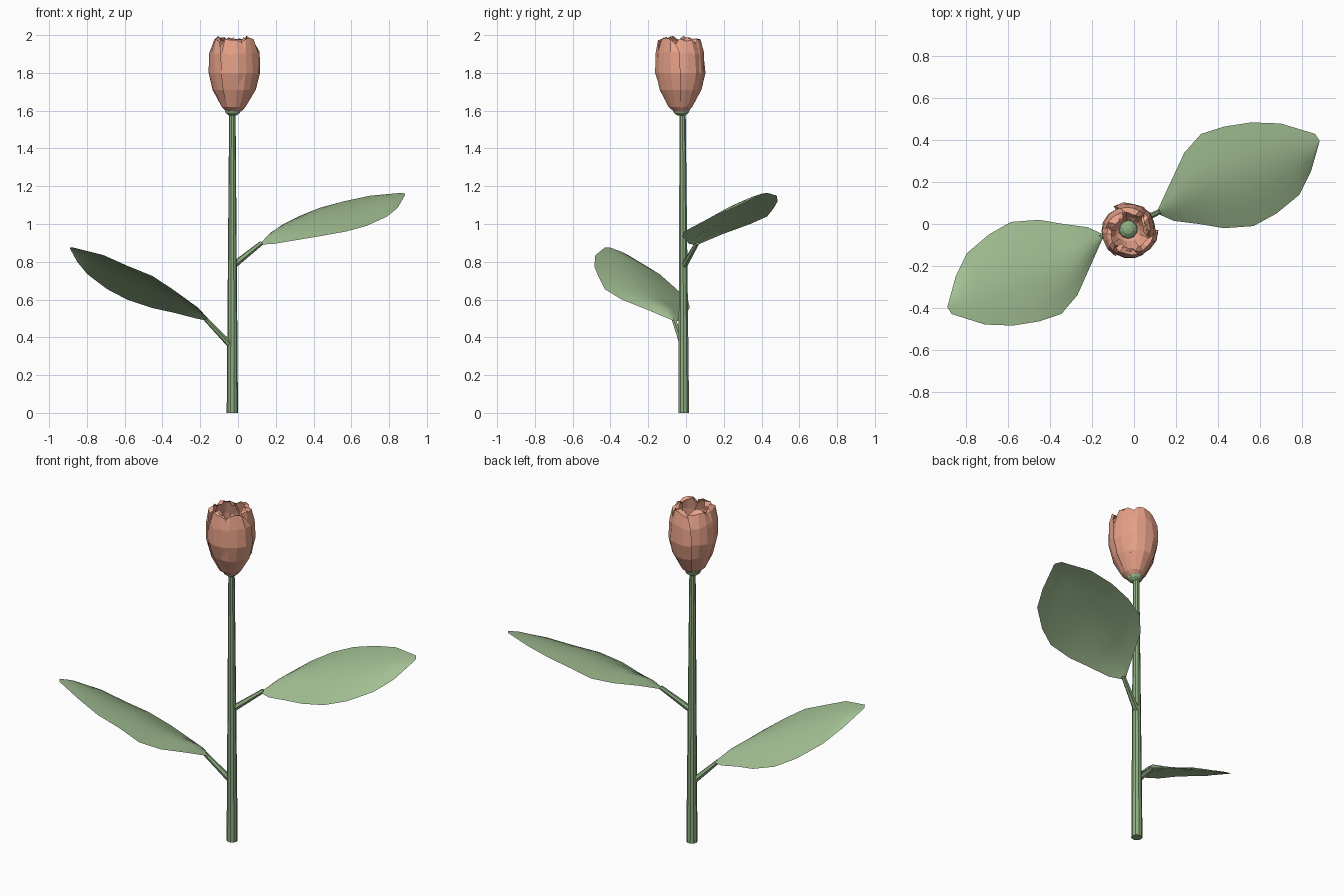
import bpy, math, random
from mathutils import Vector

if "Cube" in bpy.data.objects:
    bpy.data.objects.remove(bpy.data.objects["Cube"])

random.seed(4)


def material(name, rgb):
    m = bpy.data.materials.new(name)
    m.diffuse_color = (*rgb, 1)
    m.use_nodes = True
    m.node_tree.nodes["Principled BSDF"].inputs["Base Color"].default_value = m.diffuse_color
    return m


GREEN = material("leaf_green", (0.36, 0.52, 0.29))
STEM = material("stem_green", (0.27, 0.42, 0.22))
CORAL = material("petal_coral", (0.80, 0.36, 0.25))


def make(name, verts, faces, mat, smooth=False):
    me = bpy.data.meshes.new(name)
    me.from_pydata(verts, [], faces)
    me.materials.append(mat)
    for p in me.polygons:
        p.use_smooth = smooth
    ob = bpy.data.objects.new(name, me)
    bpy.context.collection.objects.link(ob)
    return ob


def grid_faces(rows, cols):
    return [(r * cols + c, r * cols + c + 1, (r + 1) * cols + c + 1, (r + 1) * cols + c)
            for r in range(rows - 1) for c in range(cols - 1)]


def rod(name, a, b, r1, r2, sides):
    """Tapered closed rod between two points."""
    a, b = Vector(a), Vector(b)
    q = (b - a).to_track_quat('Z', 'Y')
    verts = []
    for p, r in ((a, r1), (b, r2)):
        for i in range(sides):
            t = math.tau * i / sides
            verts.append(p + q @ Vector((r * math.cos(t), r * math.sin(t), 0)))
    faces = [(i, (i + 1) % sides, sides + (i + 1) % sides, sides + i) for i in range(sides)]
    faces += [tuple(range(sides))[::-1], tuple(range(sides, 2 * sides))]
    return make(name, verts, faces, STEM)


# Stem and leaf stalks
rod("stem", (-0.03, -0.012, 0), (-0.03, -0.018, 1.6), 0.03, 0.017, 10)
rod("right_stalk", (-0.025, -0.01, 0.78), (0.125, 0.06, 0.9), 0.018, 0.012, 6)
rod("left_stalk", (-0.035, -0.015, 0.355), (-0.17, -0.065, 0.495), 0.018, 0.012, 6)

# Leaf outlines in plan, base to tip (far edge and near edge)
FAR = [(.11, .06), (.17, .19), (.24, .34), (.32, .43), (.43, .465), (.56, .485), (.70, .48), (.865, .43), (.885, .40)]
NEAR = [(.11, .05), (.19, .015), (.31, 0), (.43, -.02), (.57, -.01), (.68, .05), (.79, .14), (.845, .25), (.885, .39)]
ARCH = [0, .035, .04, .045, .045, .04, .03, .015, 0]


def leaf(name, far_z, near_z, place):
    """Arched blade lofted between its two edges."""
    cols, verts = 7, []
    for f, n, fz, nz, h in zip(FAR, NEAR, far_z, near_z, ARCH):
        a, b = Vector((*f, fz)), Vector((*n, nz))
        for c in range(cols):
            t = c / (cols - 1)
            p = b.lerp(a, t)
            p.z += h * (1 - abs(2 * t - 1) ** 1.6)
            verts.append(place(p))
    return make(name, verts, grid_faces(len(FAR), cols), GREEN, True)


leaf("right_leaf",
     [.89, .945, 1.0, 1.04, 1.085, 1.12, 1.15, 1.165, 1.16],
     [.89, .895, .915, .935, .96, .99, 1.04, 1.085, 1.155],
     lambda p: p)
leaf("left_leaf",
     [.485, .54, .60, .655, .725, .775, .835, .875, .875],
     [.485, .50, .53, .555, .60, .655, .735, .80, .87],
     lambda p: Vector((-0.04 - 0.96 * p.x, -p.y, p.z)))

# Flower base
bpy.ops.mesh.primitive_uv_sphere_add(segments=10, ring_count=6, radius=0.045, location=(-0.028, -0.025, 1.605))
base = bpy.context.object
base.name = "flower_base"
base.scale.z = 0.75
base.data.materials.append(STEM)

# Petals: overlapping curved shells, tips bent inward
# each row: height, radius, half width in degrees
PROFILE = [(1.595, .035, 40), (1.62, .062, 40), (1.71, .108, 42), (1.80, .130, 42),
           (1.90, .126, 40), (1.975, .108, 32), (1.985, .085, 22)]


def petal(name, angle, scale, twist):
    cols, verts = 5, []
    for i, (z, r, half) in enumerate(PROFILE):
        for c in range(cols):
            s = 2 * c / (cols - 1) - 1
            t = math.radians(angle + s * half)
            k = i / (len(PROFILE) - 1)
            rr = r * scale * (1 + twist * s * k) + random.uniform(-.004, .004)
            zz = z - (0.02 * s * s if i > 4 else 0) + (random.uniform(-.008, .012) if i > 3 else 0)
            verts.append((-0.023 + rr * math.cos(t), -0.03 - 0.008 * k + rr * math.sin(t), min(zz, 2.0)))
    return make(name, verts, grid_faces(len(PROFILE), cols), CORAL)


for i in range(6):
    petal(f"petal_{i + 1}", 60 * i - 100, 1.03 if i % 2 else 0.98, 0.07)
for i in range(3):
    petal(f"inner_petal_{i + 1}", 120 * i + 20, 0.86, 0.08)
